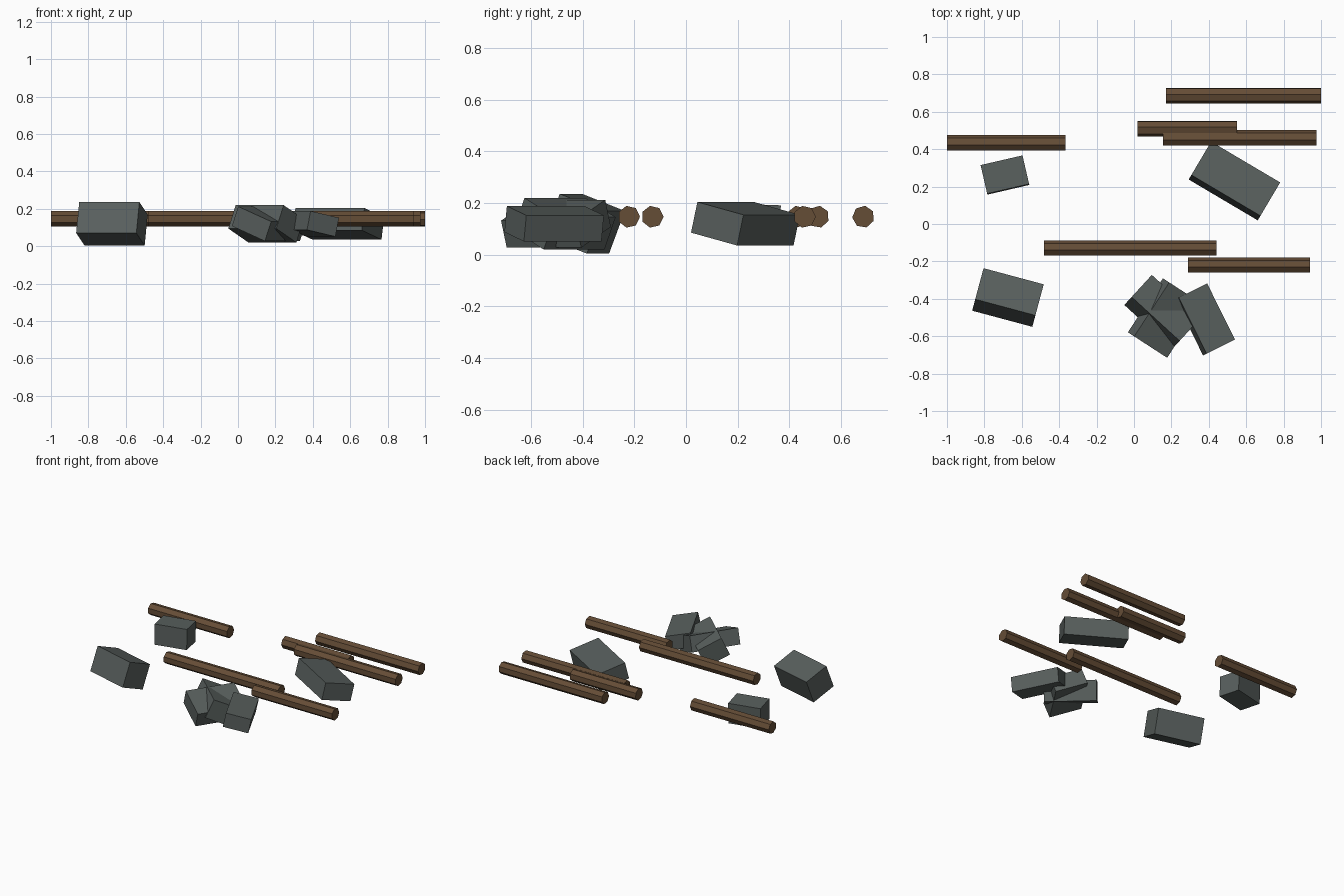
import bpy, math
from mathutils import Matrix

if "Cube" in bpy.data.objects:
    bpy.data.objects.remove(bpy.data.objects["Cube"])


def material(name, rgb):
    m = bpy.data.materials.new(name)
    m.diffuse_color = (*rgb, 1)
    m.use_nodes = True
    m.node_tree.nodes["Principled BSDF"].inputs["Base Color"].default_value = m.diffuse_color
    return m


STONE = material("grey stone", (0.098, 0.115, 0.110))
WOOD = material("brown wood", (0.130, 0.074, 0.037))


def rock(name, x, y, size, tilt, yaw):
    """Box tilted about its long axis, then turned about z."""
    bpy.ops.mesh.primitive_cube_add(size=1)
    ob = bpy.context.object
    ob.name = name
    ob.data.transform(
        Matrix.Translation((x, y, 0.12))
        @ Matrix.Rotation(math.radians(yaw), 4, "Z")
        @ Matrix.Rotation(math.radians(tilt), 4, "X")
        @ Matrix.Diagonal((*size, 1)))
    ob.data.materials.append(STONE)


def log(name, x0, x1, y, roll):
    """Seven-sided log lying along x."""
    bpy.ops.mesh.primitive_cylinder_add(vertices=7, radius=0.043, depth=x1 - x0)
    ob = bpy.context.object
    ob.name = name
    ob.data.transform(
        Matrix.Translation(((x0 + x1) / 2, y, 0.147))
        @ Matrix.Rotation(math.radians(roll), 4, "X")
        @ Matrix.Rotation(math.radians(-90), 4, "Y"))
    ob.data.materials.append(WOOD)


# scattered rocks
ROCKS = [
    (-0.674, -0.393, (0.333, 0.184, 0.177), -21, -15),
    (-0.690, 0.262, (0.230, 0.157, 0.148), -2, 13),
    (0.537, 0.230, (0.429, 0.213, 0.122), -13.5, -30.6),
    (0.166, -0.503, (0.344, 0.225, 0.112), -21, -123),
    (0.150, -0.470, (0.348, 0.176, 0.138), -25, -42.5),
    (0.380, -0.510, (0.335, 0.173, 0.103), -12, -63.6),
]
for i, r in enumerate(ROCKS, 1):
    rock(f"rock_{i}", *r)

# driftwood logs
LOGS = [
    (-1.0, -0.365, 0.433, 0),
    (0.17, 1.0, 0.686, -22),
    (0.02, 0.55, 0.511, -22),
    (0.155, 0.975, 0.459, 0),
    (-0.48, 0.44, -0.13, 0),
    (0.29, 0.94, -0.221, 0),
]
for i, l in enumerate(LOGS, 1):
    log(f"log_{i}", *l)
